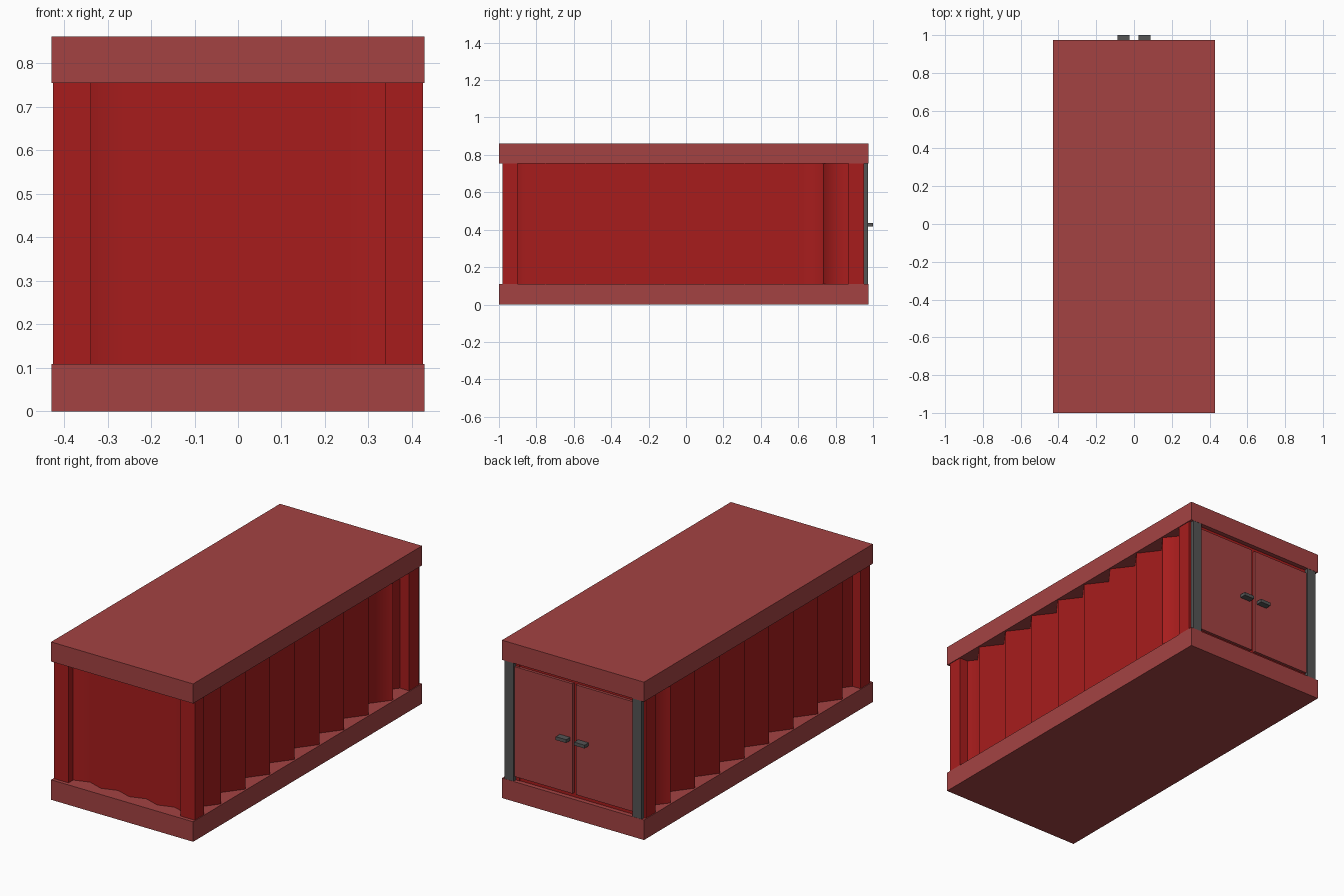
import bpy, bmesh

if "Cube" in bpy.data.objects:
    bpy.data.objects.remove(bpy.data.objects["Cube"])


def material(name, rgb):
    m = bpy.data.materials.new(name)
    m.diffuse_color = (*rgb, 1)
    m.use_nodes = True
    m.node_tree.nodes["Principled BSDF"].inputs["Base Color"].default_value = m.diffuse_color
    return m


RED = material("wall_red", (0.39, 0.012, 0.012))
FRAME = material("frame_red", (0.37, 0.055, 0.055))
GREY = material("dark_grey", (0.09, 0.09, 0.09))


def finish(name, bm, mat):
    bmesh.ops.recalc_face_normals(bm, faces=bm.faces)
    me = bpy.data.meshes.new(name)
    bm.to_mesh(me)
    bm.free()
    me.materials.append(mat)
    ob = bpy.data.objects.new(name, me)
    bpy.context.collection.objects.link(ob)
    return ob


def box(name, x, y, z, mat):
    """Box from (min, max) pairs."""
    bm = bmesh.new()
    bmesh.ops.create_cube(bm, size=1)
    for v in bm.verts:
        v.co = [(a + b) / 2 + c * (b - a) for (a, b), c in zip((x, y, z), v.co)]
    return finish(name, bm, mat)


def folded_wall(name, first, folds, period, outer, depth, place):
    """Zigzag sheet starting at a ridge, softly shaded; place(t, offset) -> (x, y)."""
    bm = bmesh.new()
    cols = []
    for i in range(folds * 2 + 1):
        x, y = place(first + i * period / 2, outer - depth * (i % 2))
        cols.append([bm.verts.new((x, y, z)) for z in (LOW, HIGH)])
    for a, b in zip(cols, cols[1:]):
        bm.faces.new((a[0], b[0], b[1], a[1]))
    for f in bm.faces:
        f.smooth = True
    return finish(name, bm, RED)


LOW, HIGH = 0.109, 0.755

# Base and roof slabs
box("base_slab", (-0.429, 0.429), (-1, 0.975), (0, LOW), FRAME)
box("roof_slab", (-0.429, 0.429), (-1, 0.975), (HIGH, 0.862), FRAME)

# Folded side and front walls
for side, s in (("left", -1), ("right", 1)):
    folded_wall(side + "_wall", -0.961, 9 - 1, 0.212, 0.422, 0.08,
                lambda t, o, s=s: (s * o, t))
    # Last fold, running in behind the back post
    folded_wall(side + "_wall_end", 0.735, 1, 0.2, 0.422, 0.08,
                lambda t, o, s=s: (s * o, t))
folded_wall("front_wall", -0.34, 4, 0.17, 0.94, 0.028, lambda t, o: (t, -o))

# Panel behind the doors
box("back_panel", (-0.36, 0.36), (0.93, 0.95), (LOW, HIGH), RED)

for side, s in (("left", -1), ("right", 1)):
    def mx(a, b):
        return tuple(sorted((s * a, s * b)))
    # Corner posts
    box(side + "_front_post", mx(0.338, 0.425), (-0.98, -0.90), (LOW, HIGH), RED)
    box(side + "_back_post", mx(0.338, 0.425), (0.87, 0.953), (LOW, HIGH), RED)
    # Hinge posts, doors and handles
    box(side + "_hinge_post", mx(0.36, 0.414), (0.953, 0.974), (LOW, HIGH), GREY)
    box(side + "_door", mx(0.01, 0.36), (0.945, 0.965), (0.132, 0.732), FRAME)
    box(side + "_handle", mx(0.024, 0.087), (0.965, 1.0), (0.418, 0.436), GREY)
